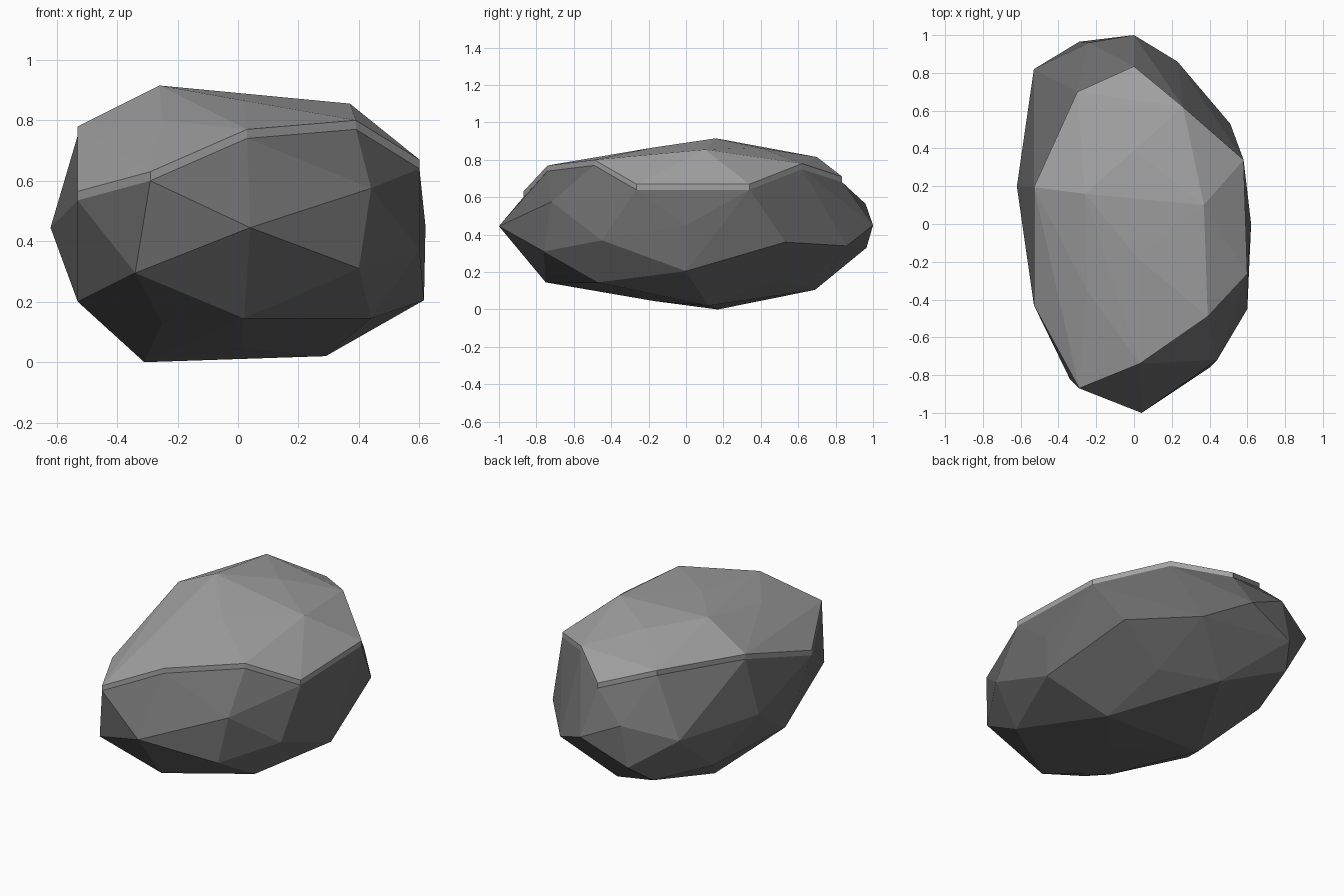
import bpy
import bmesh
from mathutils import Vector

default_cube = bpy.data.objects.get("Cube")
if default_cube:
    bpy.data.objects.remove(default_cube, do_unlink=True)

CAP_THICKNESS = 0.03


def make_material(name, grey):
    material = bpy.data.materials.new(name)
    material.use_nodes = True
    colour = (grey, grey, grey, 1)
    material.diffuse_color = colour
    shader = material.node_tree.nodes["Principled BSDF"]
    shader.inputs["Base Color"].default_value = colour
    shader.inputs["Roughness"].default_value = 0.9
    return material


def convex_shell(points):
    """Wrap the corner points in a faceted convex skin."""
    mesh = bmesh.new()
    for point in points:
        mesh.verts.new(point)
    result = bmesh.ops.convex_hull(mesh, input=mesh.verts[:])
    unused = {item for key in ("geom_interior", "geom_unused")
              for item in result[key] if isinstance(item, bmesh.types.BMVert)}
    bmesh.ops.delete(mesh, geom=list(unused), context="VERTS")
    bmesh.ops.recalc_face_normals(mesh, faces=mesh.faces[:])
    return mesh


def finish(mesh, name, material):
    data = bpy.data.meshes.new(name)
    mesh.to_mesh(data)
    mesh.free()
    data.materials.append(material)
    part = bpy.data.objects.new(name, data)
    bpy.context.collection.objects.link(part)
    return part


# Edge of the pale cap, running around the stone
cap_rim = [
    (0, .835, .71), (-.3, .7, .815), (-.53, .195, .78), (-.53, -.43, .565),
    (-.29, -.87, .63), (.03, -.74, .77), (.39, -.49, .8), (.6, -.265, .67),
    (.58, .34, .67), (.26, .62, .78),
]

# Corners on top of the cap
cap_crown = [
    (-.26, .16, .915), (.02, -.18, .865), (-.25, -.35, .8),
    (.37, .1, .855), (0, .39, .865),
]

# Corners around the widest part of the stone
middle = [
    (.04, -1, .445), (.44, -.72, .575), (.4, -.76, .31), (.6, -.45, .37),
    (.62, 0, .45), (.51, .53, .36), (.23, .86, .34), (0, 1, .45),
    (-.24, .96, .565), (-.29, .965, .33), (-.53, .82, .5),
    (-.62, .2, .445), (-.34, -.82, .295),
]

# Corners of the underside
underside = [
    (.02, -.75, .145), (.44, -.47, .145), (.615, 0, .205), (.29, .12, .02),
    (.25, .5, .16), (-.03, .69, .105), (-.37, .84, .23), (-.5, .46, .21),
    (-.53, -.18, .2), (-.31, .17, 0), (.01, -.17, .045), (-.25, -.5, .13),
]

# Dark stone body, reaching up to the underside of the cap
drop = Vector((0, 0, -CAP_THICKNESS))
rim_below = [Vector(point) + drop for point in cap_rim]
finish(convex_shell(rim_below + middle + underside),
       "rock_body", make_material("dark grey stone", 0.15))

# Pale cap: upper skin only, with its border folded straight down
cap = convex_shell(cap_rim + cap_crown)
downward = [face for face in cap.faces if face.normal.z < 0.001]
bmesh.ops.delete(cap, geom=downward, context="FACES")
border = [edge for edge in cap.edges if edge.is_boundary]
folded = bmesh.ops.extrude_edge_only(cap, edges=border)["geom"]
bmesh.ops.translate(cap, vec=drop, verts=[
    item for item in folded if isinstance(item, bmesh.types.BMVert)])
bmesh.ops.recalc_face_normals(cap, faces=cap.faces[:])
finish(cap, "rock_cap", make_material("pale grey stone", 0.37))
